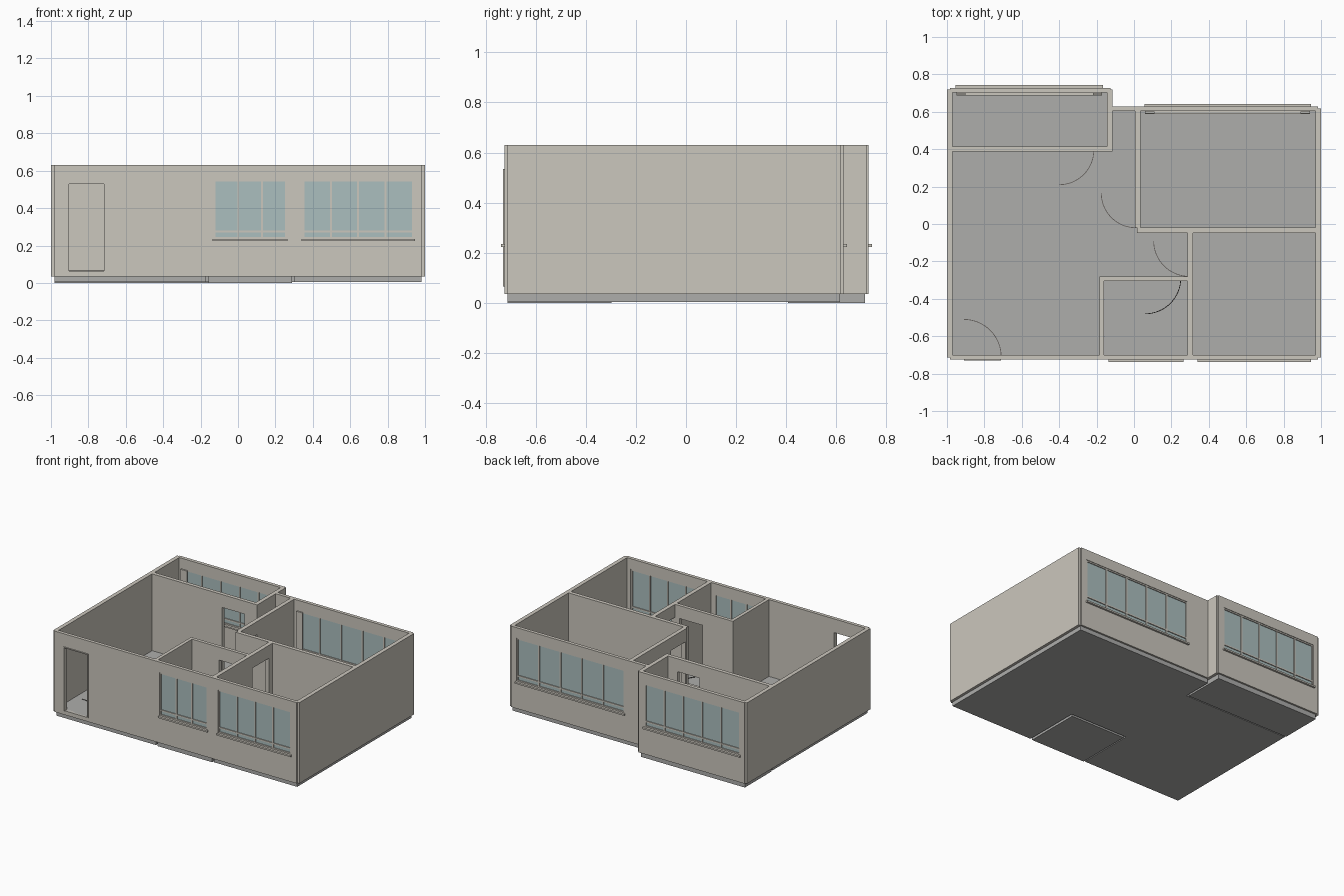
import bpy, bmesh, math
from mathutils import Vector

if "Cube" in bpy.data.objects:
    bpy.data.objects.remove(bpy.data.objects["Cube"])

Z0, FLOOR, TOP, HEAD = 0.035, 0.065, 0.63, 0.535   # wall foot, floor, wall top, door head
SILL, LINTEL = 0.235, 0.553


def material(name, rgb):
    m = bpy.data.materials.new(name)
    m.diffuse_color = (*rgb, 1)
    m.use_nodes = True
    m.node_tree.nodes["Principled BSDF"].inputs["Base Color"].default_value = m.diffuse_color
    return m


WALL = material("plaster", (0.60, 0.57, 0.51))
SLAB = material("concrete", (0.42, 0.42, 0.41))
GLASS = material("glass", (0.41, 0.52, 0.52))
DARK = material("dark_line", (0.12, 0.11, 0.10))


def finish(name, bm, mat):
    bmesh.ops.recalc_face_normals(bm, faces=bm.faces)
    me = bpy.data.meshes.new(name)
    bm.to_mesh(me)
    bm.free()
    me.materials.append(mat)
    ob = bpy.data.objects.new(name, me)
    bpy.context.collection.objects.link(ob)
    return ob


def extrude(bm, vec):
    ret = bmesh.ops.extrude_face_region(bm, geom=bm.faces[:])
    verts = [g for g in ret["geom"] if isinstance(g, bmesh.types.BMVert)]
    bmesh.ops.translate(bm, verts=verts, vec=vec)


def add_box(bm, lo, hi):
    vs = bmesh.ops.create_cube(bm, size=1)["verts"]
    for v in vs:
        v.co = [lo[i] if v.co[i] < 0 else hi[i] for i in range(3)]


def box(name, lo, hi, mat):
    bm = bmesh.new()
    add_box(bm, lo, hi)
    return finish(name, bm, mat)


def prism(name, pts, z0, z1, mat):
    bm = bmesh.new()
    bm.faces.new([bm.verts.new((x, y, z0)) for x, y in pts])
    extrude(bm, (0, 0, z1 - z0))
    return finish(name, bm, mat)


def wall(name, axis, a0, a1, c0, c1, openings=()):
    """Wall running along x or y from a0 to a1, c0..c1 thick, with (a, b, z0, z1) holes."""
    def place(a, z):
        return (a, c0, z) if axis == "x" else (c0, a, z)
    aa = sorted({a0, a1, *(v for o in openings for v in o[:2])})
    zz = sorted({Z0, TOP, *(v for o in openings for v in o[2:])})
    bm = bmesh.new()
    for a, b in zip(aa, aa[1:]):
        for z, w in zip(zz, zz[1:]):
            ma, mz = (a + b) / 2, (z + w) / 2
            if any(o[0] < ma < o[1] and o[2] < mz < o[3] for o in openings):
                continue
            bm.faces.new([bm.verts.new(place(*p)) for p in ((a, z), (b, z), (b, w), (a, w))])
    bmesh.ops.remove_doubles(bm, verts=bm.verts, dist=1e-5)
    extrude(bm, (0, c1 - c0, 0) if axis == "x" else (c1 - c0, 0, 0))
    return finish(name, bm, WALL)


def door(a, b):
    return (a, b, FLOOR, HEAD)


def window(name, a, b, y0, y1, out, panes):
    """Glazing in a wall y0..y1; out is -1 for the front and +1 for the back."""
    m = (y0 + y1) / 2
    box(name + "_glass", (a, m - 0.003, SILL), (b, m + 0.003, LINTEL), GLASS)
    bm = bmesh.new()
    f, d = 0.005, 0.009
    for z in (SILL + f, 0.275, LINTEL - f):
        add_box(bm, (a, m - d, z - f), (b, m + d, z + f))
    for i in range(panes + 1):
        x = a + f + (b - a - 2 * f) * i / panes
        add_box(bm, (x - f, m - d, SILL), (x + f, m + d, LINTEL))
    finish(name + "_frame", bm, WALL)
    # outer and inner sill boards
    face = y0 if out < 0 else y1
    ys = sorted((face - out * 0.006, face + out * 0.014))
    box(name + "_outer_sill", (a - 0.005, ys[0], SILL - 0.012), (b + 0.005, ys[1], SILL), WALL)
    if out > 0:
        box(name + "_inner_sill", (a, y0 - 0.015, SILL - 0.01), (b, y0 + 0.003, SILL), WALL)
        for side, x in (("left", a), ("right", b - 0.05)):
            box(f"{name}_{side}_side_panel", (x, y0 - 0.012, SILL),
                (x + 0.05, y0 - 0.002, LINTEL), WALL)


def swing(name, cx, cy, r, start):
    """Thin quarter-circle door swing mark lying on the floor."""
    bm = bmesh.new()
    n, w = 16, 0.002
    rows = []
    for i in range(n + 1):
        t = math.radians(start + 90 * i / n)
        rows.append([bm.verts.new((cx + q * math.cos(t), cy + q * math.sin(t), FLOOR + 0.001))
                     for q in (r - w, r + w)])
    for p, q in zip(rows, rows[1:]):
        bm.faces.new((p[0], p[1], q[1], q[0]))
    extrude(bm, (0, 0, 0.003))
    finish(name, bm, DARK)


# floor slabs: main L-shaped floor, bathroom and balcony set slightly lower
prism("main_floor", [(-.98, -.712), (-.17, -.712), (-.17, -.285), (.302, -.285), (.302, -.712),
                     (.98, -.712), (.98, .615), (-.125, .615), (-.125, .395), (-.98, .395)],
      0.004, FLOOR, SLAB)
box("bathroom_floor", (-.158, -.712, 0), (.288, -.297, FLOOR - 0.006), SLAB)
box("balcony_floor", (-.98, .407, 0), (-.135, .715, FLOOR - 0.006), SLAB)

# outer walls
bath, bed = (-.13, .26), (.345, .94)
terrace, lounge = (-.95, -.17), (.06, .94)
glazed = (SILL, LINTEL)
wall("front_wall", "x", -.985, .985, -.725, -.70,
     [door(-.91, -.71), (*bath, *glazed), (*bed, *glazed)])
wall("back_left_wall", "x", -.985, -.125, .702, .728, [(*terrace, *glazed)])
wall("back_right_wall", "x", -.115, .985, .603, .628, [(*lounge, *glazed)])
wall("left_wall", "y", -.715, .72, -1, -.97)
wall("right_wall", "y", -.715, .618, .97, 1)

# inner walls
wall("balcony_wall", "x", -.97, -.145, .387, .415, [door(-.40, -.22)])
wall("balcony_end_wall", "y", .387, .72, -.145, -.115)
wall("lounge_side_wall", "y", -.02, .603, .005, .035, [door(0.0, .17)])
wall("middle_wall", "x", .015, .97, -.048, -.02)
wall("bedroom_side_wall", "y", -.70, -.048, .285, .315, [door(-.28, -.09)])
wall("bathroom_back_wall", "x", -.16, .285, -.305, -.28, [door(.06, .25)])
wall("bathroom_side_wall", "y", -.70, -.28, -.185, -.16)

# windows
window("bathroom_window", *bath, -.725, -.70, -1, 3)
window("bedroom_window", *bed, -.725, -.70, -1, 4)
window("balcony_window", *terrace, .702, .728, 1, 5)
window("lounge_window", *lounge, .603, .628, 1, 5)

# entrance door trim
bm = bmesh.new()
for x in (-.91, -.716):
    add_box(bm, (x, -.731, FLOOR), (x + .006, -.70, HEAD))
add_box(bm, (-.91, -.731, HEAD - .006), (-.71, -.70, HEAD))
finish("entrance_door_frame", bm, WALL)

# door swing marks
swing("entrance_swing", -.91, -.71, .2, 0)
swing("balcony_swing", -.40, .395, .185, 270)
swing("lounge_swing", .01, .165, .185, 180)
swing("bedroom_swing", .295, -.09, .19, 180)
swing("bathroom_swing", .06, -.29, .19, 270)
